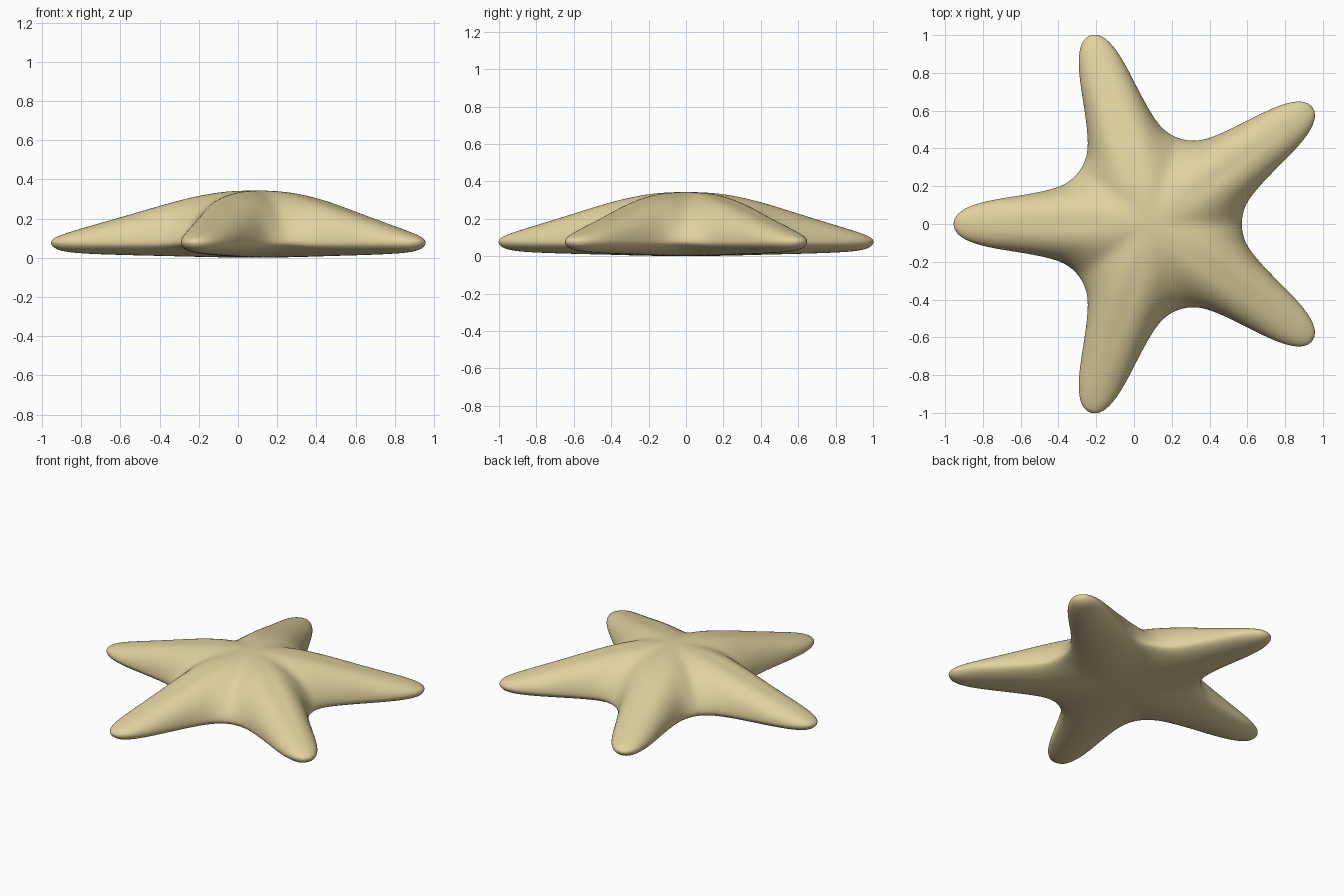
import bpy, bmesh, math

if "Cube" in bpy.data.objects:
    bpy.data.objects.remove(bpy.data.objects["Cube"])

CENTER_X = 0.095
EDGE_Z = 0.078
COLS = 6

# One row per rung of half an arm:
# spine distance, top z, bottom z, outline distance, outline half width
RUNGS = [
    (0.00, 0.347, 0.000, 0.388, 0.282),
    (0.12, 0.344, 0.001, 0.421, 0.243),
    (0.24, 0.327, 0.003, 0.470, 0.208),
    (0.36, 0.301, 0.006, 0.530, 0.187),
    (0.48, 0.268, 0.009, 0.600, 0.170),
    (0.62, 0.228, 0.012, 0.700, 0.152),
    (0.76, 0.188, 0.016, 0.800, 0.137),
    (0.88, 0.154, 0.021, 0.900, 0.117),
    (0.96, 0.130, 0.028, 0.973, 0.092),
    (1.01, 0.112, 0.038, 1.020, 0.064),
    (1.04, 0.097, 0.055, 1.044, 0.034),
    (1.052, 0.078, 0.078, 1.052, 0.0),
]


def rung_points(index, angle, side, top):
    """Points from the arm's spine out to its edge, rounded in height."""
    spine, z_top, z_bottom, out_a, out_w = RUNGS[index]
    power = max(0.5, 0.66 - 0.04 * index) if top else 0.5
    z_mid = z_top if top else z_bottom
    points = []
    for j in range(COLS + 1):
        u = math.sin(math.pi / 2 * j / COLS)
        a = spine + (out_a - spine) * u
        w = side * out_w * u
        z = EDGE_Z + (z_mid - EDGE_Z) * max(0.0, 1 - u * u) ** power
        points.append((CENTER_X + a * math.cos(angle) - w * math.sin(angle),
                       a * math.sin(angle) + w * math.cos(angle), z))
    return points


# Five arms, each with mirrored halves, top and underside
bm = bmesh.new()
for arm in range(5):
    angle = math.pi + arm * math.tau / 5
    for side in (1, -1):
        for top in (True, False):
            rows = [[bm.verts.new(p) for p in rung_points(i, angle, side, top)]
                    for i in range(len(RUNGS))]
            for r0, r1 in zip(rows, rows[1:]):
                for j in range(COLS):
                    bm.faces.new((r0[j], r1[j], r1[j + 1], r0[j + 1]))
bmesh.ops.remove_doubles(bm, verts=bm.verts, dist=0.0005)
bmesh.ops.recalc_face_normals(bm, faces=bm.faces)
for face in bm.faces:
    face.smooth = True

mesh = bpy.data.meshes.new("starfish_body")
bm.to_mesh(mesh)
bm.free()
body = bpy.data.objects.new("starfish_body", mesh)
bpy.context.collection.objects.link(body)

# Soft rounded skin
subsurf = body.modifiers.new("smooth_skin", 'SUBSURF')
subsurf.levels = 2
subsurf.render_levels = 2

# Sandy yellow
sand = bpy.data.materials.new("sand_yellow")
sand.diffuse_color = (0.75, 0.64, 0.34, 1)
sand.use_nodes = True
sand.node_tree.nodes["Principled BSDF"].inputs["Base Color"].default_value = sand.diffuse_color
mesh.materials.append(sand)
